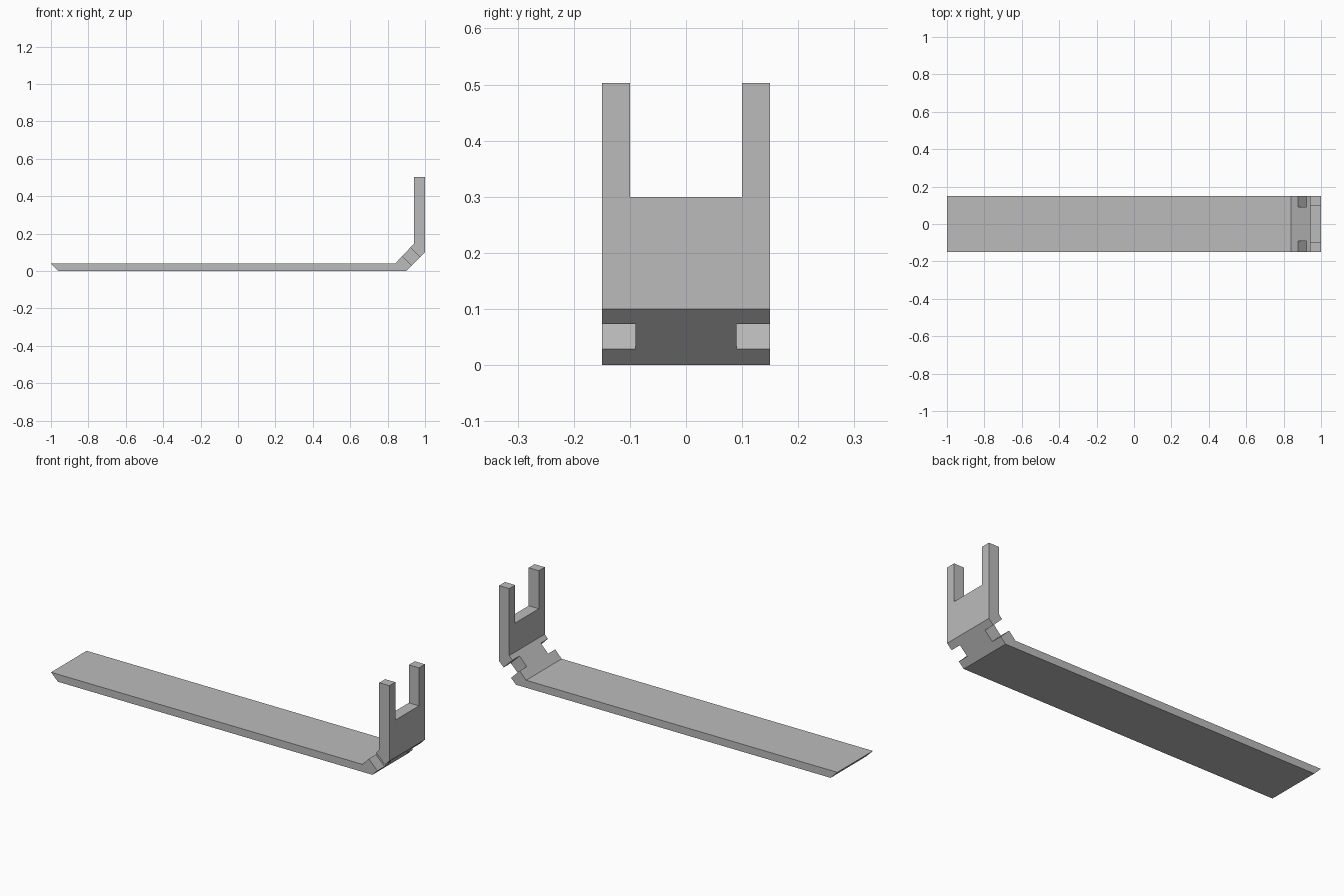
import bpy, bmesh
from mathutils import Vector

if "Cube" in bpy.data.objects:
    bpy.data.objects.remove(bpy.data.objects["Cube"])

grey = bpy.data.materials.new("plain grey")
grey.diffuse_color = (0.5, 0.5, 0.5, 1)
grey.use_nodes = True
grey.node_tree.nodes["Principled BSDF"].inputs["Base Color"].default_value = grey.diffuse_color


def extrude_profile(name, points, y0, y1):
    """Solid made by sweeping an x-z outline from y0 to y1."""
    bm = bmesh.new()
    face = bm.faces.new([bm.verts.new((x, y0, z)) for x, z in points])
    new = bmesh.ops.extrude_face_region(bm, geom=[face])["geom"]
    bmesh.ops.translate(bm, vec=(0, y1 - y0, 0),
                        verts=[v for v in new if isinstance(v, bmesh.types.BMVert)])
    bmesh.ops.recalc_face_normals(bm, faces=bm.faces)
    mesh = bpy.data.meshes.new(name)
    bm.to_mesh(mesh)
    bm.free()
    obj = bpy.data.objects.new(name, mesh)
    bpy.context.collection.objects.link(obj)
    mesh.materials.append(grey)
    return obj


# Long flat strip, slanted bend and upright end plate in one outline
bracket = extrude_profile("bent_bracket", [
    (-1, 0.04), (-0.96, 0), (0.9, 0), (1, 0.1),
    (1, 0.503), (0.94, 0.503), (0.94, 0.145), (0.84, 0.04)], -0.15, 0.15)

# Gap between the two prongs
cutters = [extrude_profile("prong_gap_cutter", [
    (0.8, 0.3), (1.1, 0.3), (1.1, 0.6), (0.8, 0.6)], -0.1, 0.1)]

# Square notches through both edges of the bend, perpendicular to its face
low, high, through = Vector((0.929, 0.029)), Vector((0.973, 0.073)), Vector((-0.1, 0.1))
notch = [low - through, high - through, high + through, low + through]
for side, y0, y1 in (("front", -0.2, -0.09), ("back", 0.09, 0.2)):
    cutters.append(extrude_profile(side + "_notch_cutter", notch, y0, y1))

for cutter in cutters:
    cutter.hide_render = True
    cutter.hide_set(True)
    mod = bracket.modifiers.new(cutter.name, "BOOLEAN")
    mod.operation = "DIFFERENCE"
    mod.solver = "EXACT"
    mod.object = cutter
